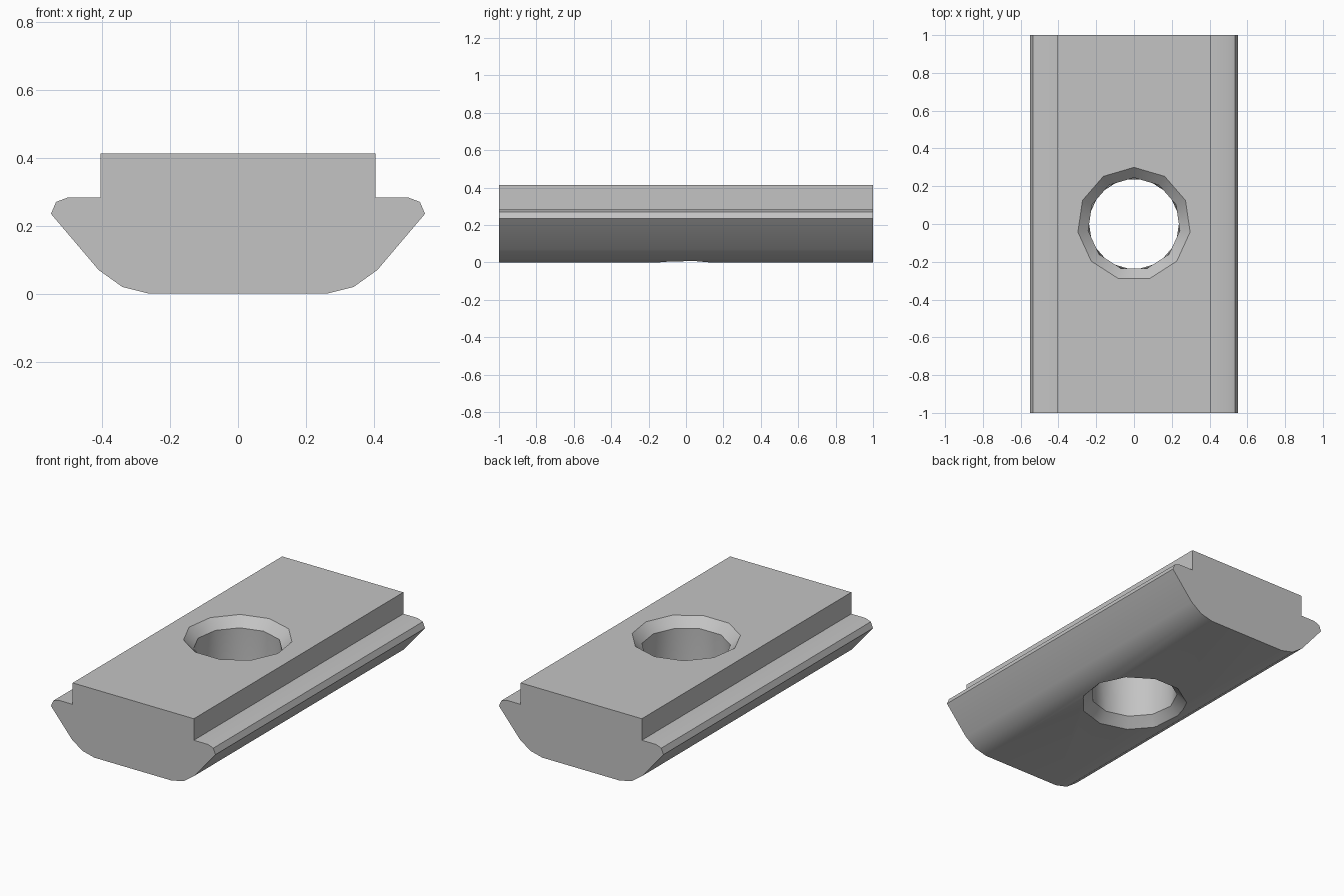
import bpy, bmesh
from math import pi, cos, sin, radians

cube = bpy.data.objects.get("Cube")
if cube:
    bpy.data.objects.remove(cube, do_unlink=True)

TOP = 0.413
SIDES = 11
BORE, RIM = 0.245, 0.30
CHAMFER = RIM - BORE
EPS = 0.02

steel = bpy.data.materials.new("grey steel")
steel.use_nodes = True
grey = (0.55, 0.55, 0.55, 1)
steel.diffuse_color = grey
steel.node_tree.nodes["Principled BSDF"].inputs["Base Color"].default_value = grey


def add_object(name, bm):
    bmesh.ops.recalc_face_normals(bm, faces=bm.faces)
    mesh = bpy.data.meshes.new(name)
    bm.to_mesh(mesh)
    bm.free()
    mesh.materials.append(steel)
    obj = bpy.data.objects.new(name, mesh)
    bpy.context.collection.objects.link(obj)
    return obj


# Slot nut body: half profile mirrored in x, extruded along y
half = [(0.26, 0), (0.34, 0.02), (0.41, 0.07), (0.55, 0.235), (0.535, 0.27),
        (0.50, 0.283), (0.405, 0.283), (0.405, TOP)]
profile = half + [(-x, z) for x, z in reversed(half)]
bm = bmesh.new()
end = bm.faces.new([bm.verts.new((x, -1, z)) for x, z in profile])
grown = bmesh.ops.extrude_face_region(bm, geom=[end], use_keep_orig=True)
bmesh.ops.translate(bm, vec=(0, 2, 0),
                    verts=[v for v in grown["geom"] if isinstance(v, bmesh.types.BMVert)])
body = add_object("slot_nut_body", bm)

# Hole cutter: chamfered at both mouths, lower half turned by half a side
bm = bmesh.new()


def ring(radius, z, turn):
    angles = [pi / 2 + (i + turn) * 2 * pi / SIDES for i in range(SIDES)]
    return [bm.verts.new((radius * cos(a), radius * sin(a), z)) for a in angles]


rings = [ring(RIM + EPS, TOP + EPS, 0), ring(BORE, TOP - CHAMFER, 0),
         ring(BORE, CHAMFER, 0.5), ring(RIM + EPS, -EPS, 0.5)]
for level, (a, b) in enumerate(zip(rings, rings[1:])):
    for i in range(SIDES):
        j = (i + 1) % SIDES
        if level == 1:
            bm.faces.new((a[i], a[j], b[i]))
            bm.faces.new((b[i], a[j], b[j]))
        else:
            bm.faces.new((a[i], a[j], b[j], b[i]))
bm.faces.new(rings[0])
bm.faces.new(rings[-1])
cutter = add_object("hole_cutter", bm)
cutter.hide_render = True

# Cut the hole and shade
cut = body.modifiers.new("hole", 'BOOLEAN')
cut.operation = 'DIFFERENCE'
cut.solver = 'EXACT'
cut.object = cutter
bpy.ops.object.select_all(action='DESELECT')
body.select_set(True)
bpy.context.view_layer.objects.active = body
bpy.ops.object.modifier_apply(modifier=cut.name)
bpy.data.objects.remove(cutter, do_unlink=True)
bpy.ops.object.shade_smooth_by_angle(angle=radians(30))
